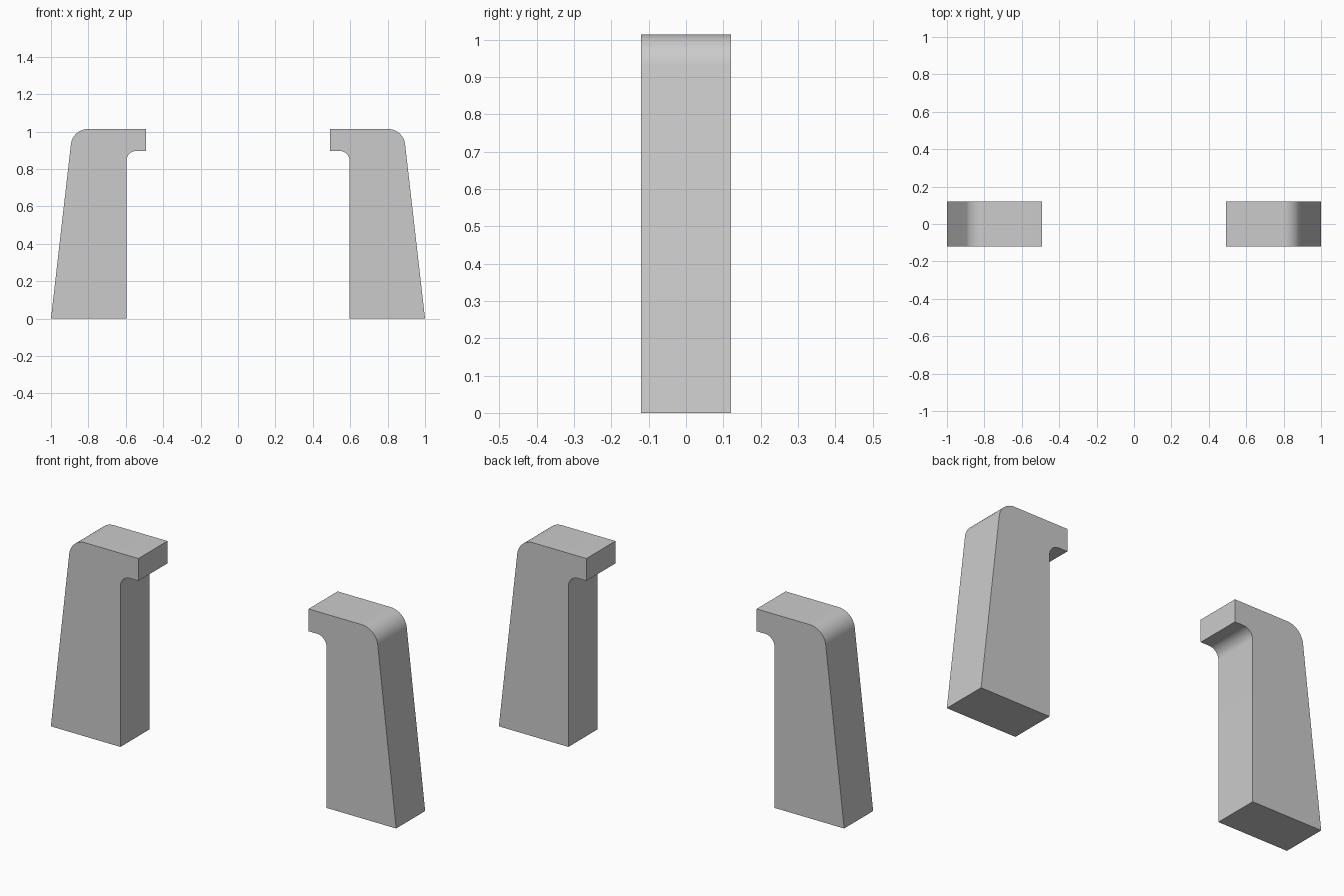
import bpy, bmesh
from math import tan
from mathutils import Vector

if "Cube" in bpy.data.objects:
    bpy.data.objects.remove(bpy.data.objects["Cube"])

HALF_DEPTH = 0.12


def fillet(prev, corner, nxt, radius, steps=12):
    """Points of a rounded corner between two straight edges."""
    p, c, n = Vector(prev), Vector(corner), Vector(nxt)
    a, b = (p - c).normalized(), (n - c).normalized()
    half = a.angle(b) / 2
    t = radius / tan(half)
    start, end = c + a * t, c + b * t
    centre = c + (a + b).normalized() * (t * t + radius * radius) ** 0.5
    pts = []
    for i in range(steps + 1):
        v = (start - centre).normalized().slerp((end - centre).normalized(), i / steps)
        pts.append(tuple(centre + v * radius))
    return pts


# Side profile (x, z) of one hooked clip arm
base_in, base_out = (0.597, 0), (1.0, 0)
top_out, top_tip = (0.884, 1.014), (0.493, 1.014)
lip_tip, inner = (0.493, 0.897), (0.597, 0.897)
profile = [base_in, base_out]
profile += fillet(base_out, top_out, top_tip, 0.092)
profile += [top_tip, lip_tip]
profile += fillet(lip_tip, inner, base_in, 0.055)


def clip_arm(name, side):
    """Extrude the profile along y; side is +1 or -1 in x."""
    bm = bmesh.new()
    face = bm.faces.new([bm.verts.new((side * x, -HALF_DEPTH, z)) for x, z in profile])
    ext = bmesh.ops.extrude_face_region(bm, geom=[face], use_keep_orig=True)
    verts = [g for g in ext["geom"] if isinstance(g, bmesh.types.BMVert)]
    bmesh.ops.translate(bm, verts=verts, vec=(0, 2 * HALF_DEPTH, 0))
    bmesh.ops.recalc_face_normals(bm, faces=bm.faces)
    mesh = bpy.data.meshes.new(name)
    bm.to_mesh(mesh)
    bm.free()
    obj = bpy.data.objects.new(name, mesh)
    bpy.context.collection.objects.link(obj)
    bpy.ops.object.select_all(action="DESELECT")
    obj.select_set(True)
    bpy.context.view_layer.objects.active = obj
    bpy.ops.object.shade_smooth_by_angle(angle=0.5)


# Facing pair of arms
clip_arm("right_clip_arm", 1)
clip_arm("left_clip_arm", -1)
